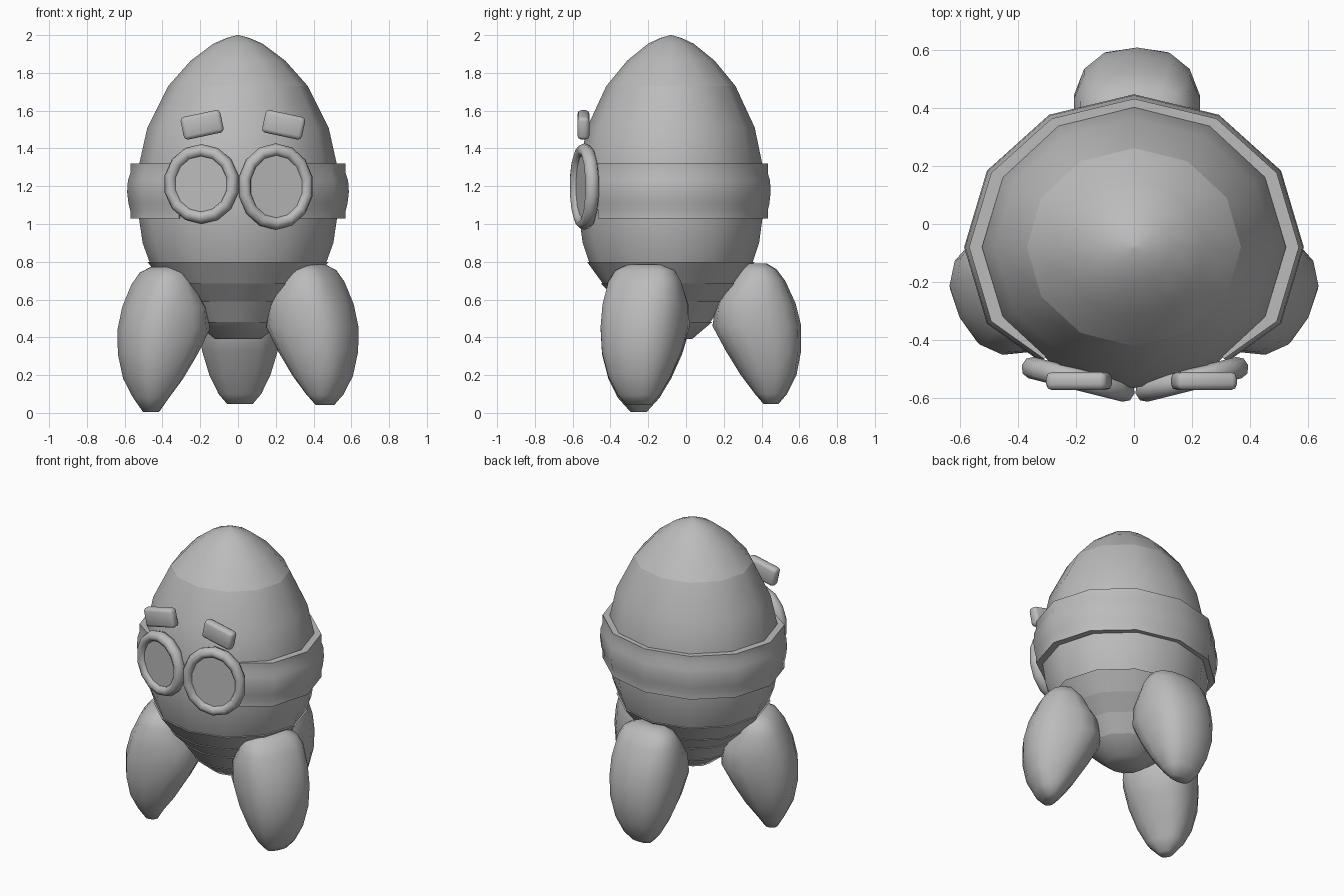
import bpy, bmesh
from math import sin, cos, pi, radians, copysign
from mathutils import Matrix, Vector

if "Cube" in bpy.data.objects:
    bpy.data.objects.remove(bpy.data.objects["Cube"], do_unlink=True)

grey = bpy.data.materials.new("plain grey")
grey.use_nodes = True
COLOR = (0.5, 0.5, 0.5, 1)
grey.diffuse_color = COLOR
grey.node_tree.nodes["Principled BSDF"].inputs["Base Color"].default_value = COLOR

SIDES = 12
DEPTH = 0.925        # body is slightly flattened front to back
STRAP_DEPTH = 0.9
AXIS_Y = -0.08       # centre line of the body


def finish(name, bm, matrix=Matrix(), angle=42):
    bmesh.ops.remove_doubles(bm, verts=bm.verts, dist=0.0005)
    bmesh.ops.recalc_face_normals(bm, faces=bm.faces)
    mesh = bpy.data.meshes.new(name)
    bm.to_mesh(mesh)
    bm.free()
    mesh.materials.append(grey)
    obj = bpy.data.objects.new(name, mesh)
    bpy.context.collection.objects.link(obj)
    obj.matrix_world = matrix
    bpy.ops.object.select_all(action='DESELECT')
    obj.select_set(True)
    bpy.context.view_layer.objects.active = obj
    bpy.ops.object.shade_smooth_by_angle(angle=radians(angle))


def loft(bm, rings, close_rings=False, cap=False):
    """Bridge rings of points; each ring is a closed loop."""
    loops = [[bm.verts.new(p) for p in ring] for ring in rings]
    pairs = list(zip(loops, loops[1:]))
    if close_rings:
        pairs.append((loops[-1], loops[0]))
    for a, b in pairs:
        n = len(a)
        for i in range(n):
            j = (i + 1) % n
            bm.faces.new((a[i], a[j], b[j], b[i]))
    if cap:
        bm.faces.new(loops[0])
        bm.faces.new(loops[-1])


def lathe(name, profile):
    bm = bmesh.new()
    angles = [2 * pi * i / SIDES for i in range(SIDES)]
    loft(bm, [[(r * cos(a), AXIS_Y + r * DEPTH * sin(a), z) for a in angles]
              for r, z in profile], cap=True)
    finish(name, bm)


def boxy(value):
    """Pull a sine or cosine outward for a rounded-square section."""
    return copysign(abs(value) ** 0.8, value)


# Egg-shaped body with a separate nose cap
lathe("nose_cap", [(0.37, 1.73), (0.25, 1.865), (0.13, 1.955), (0.06, 1.985), (0.004, 2.0)])
lathe("body", [(0.465, 0.79), (0.505, 0.9), (0.527, 1.05), (0.527, 1.3),
               (0.48, 1.51), (0.37, 1.73)])

# Tapering tiers under the body
tiers = [(0.48, 0.80), (0.40, 0.685), (0.31, 0.59), (0.235, 0.48), (0.13, 0.39)]
for i, ((r1, z1), (r2, z2)) in enumerate(zip(tiers, tiers[1:])):
    lathe(f"tail_tier_{i + 1}", [(r1, z1), (r2 - 0.01, z2)])

# Strap around the body, its ends tucked in behind the goggles
strap = [(0.57, 1.32), (0.57, 1.27), (0.583, 1.23), (0.587, 1.17), (0.58, 1.11),
         (0.57, 1.07), (0.57, 1.03), (0.525, 1.03), (0.525, 1.32)]
strap_stops = [(-54, 0.93)] + [(a, 1) for a in range(-30, 211, 30)] + [(234, 0.93)]
bm = bmesh.new()
loft(bm, [[(k * r * cos(radians(a)), AXIS_Y + k * r * STRAP_DEPTH * sin(radians(a)), z)
           for r, z in strap] for a, k in strap_stops], cap=True)
finish("goggle_strap", bm)

# Fin: height, inner reach, outer reach, half width
fin_sections = [(0.048, 0.49, 0.57, 0.07), (0.10, 0.445, 0.615, 0.115), (0.20, 0.37, 0.665, 0.165),
                (0.33, 0.29, 0.69, 0.205), (0.46, 0.22, 0.69, 0.222), (0.58, 0.24, 0.66, 0.222),
                (0.70, 0.32, 0.605, 0.20), (0.76, 0.36, 0.56, 0.165), (0.79, 0.40, 0.51, 0.10)]
for name, angle, origin in (("back_fin", 90, (0.01, AXIS_Y, 0)),
                            ("right_fin", 207, (0.012, -0.01, -0.018)),
                            ("left_fin", -27, (-0.012, -0.01, -0.005))):
    bm = bmesh.new()
    ring_angles = [2 * pi * i / 14 for i in range(14)]
    loft(bm, [[((a + b) / 2 + (b - a) / 2 * boxy(cos(t)), w * boxy(sin(t)), z)
               for t in ring_angles] for z, a, b, w in fin_sections], cap=True)
    # The right fin comes to a lower, sharper tip
    if name == "right_fin":
        for v in bm.verts:
            if v.co.z < 0.06:
                v.co.z -= 0.025
                v.co.y *= 0.6
    place = Matrix.Translation(origin) @ Matrix.Rotation(radians(angle), 4, 'Z')
    finish(name, bm, place, 60)

# Goggles: oval rims with flat lenses, angled around the face
for side, s, x, z, rx, rz in (("right", -1, -0.193, 1.212, 0.172, 0.177),
                              ("left", 1, 0.2, 1.198, 0.172, 0.195)):
    place = Matrix.Translation((x, -0.537, z)) @ Matrix.Rotation(radians(14 * s), 4, 'Z')
    around = [2 * pi * (i + 0.5) / 14 for i in range(14)]
    tube = [2 * pi * i / 8 for i in range(8)]
    bm = bmesh.new()
    loft(bm, [[((rx + 0.034 * cos(t)) * cos(a), 0.038 * sin(t), (rz + 0.034 * cos(t)) * sin(a))
               for t in tube] for a in around], close_rings=True)
    finish(f"{side}_goggle_rim", bm, place, 60)
    bm = bmesh.new()
    loft(bm, [[(rx * cos(a), y, rz * sin(a)) for a in around] for y in (-0.012, 0.03)], cap=True)
    finish(f"{side}_goggle_lens", bm, place)

# Eyebrows: rounded slabs sloping down to the outside
for side, x, tilt in (("right", -0.19, -12), ("left", 0.242, 12)):
    bm = bmesh.new()
    bmesh.ops.create_cube(bm, size=1)
    bmesh.ops.scale(bm, verts=bm.verts, vec=Vector((0.215, 0.062, 0.122)))
    bmesh.ops.bevel(bm, geom=bm.edges[:], offset=0.02, segments=2, profile=0.5, affect='EDGES')
    place = Matrix.Translation((x, -0.543, 1.525)) @ Matrix.Rotation(radians(tilt), 4, 'Y')
    finish(f"{side}_eyebrow", bm, place, 60)
